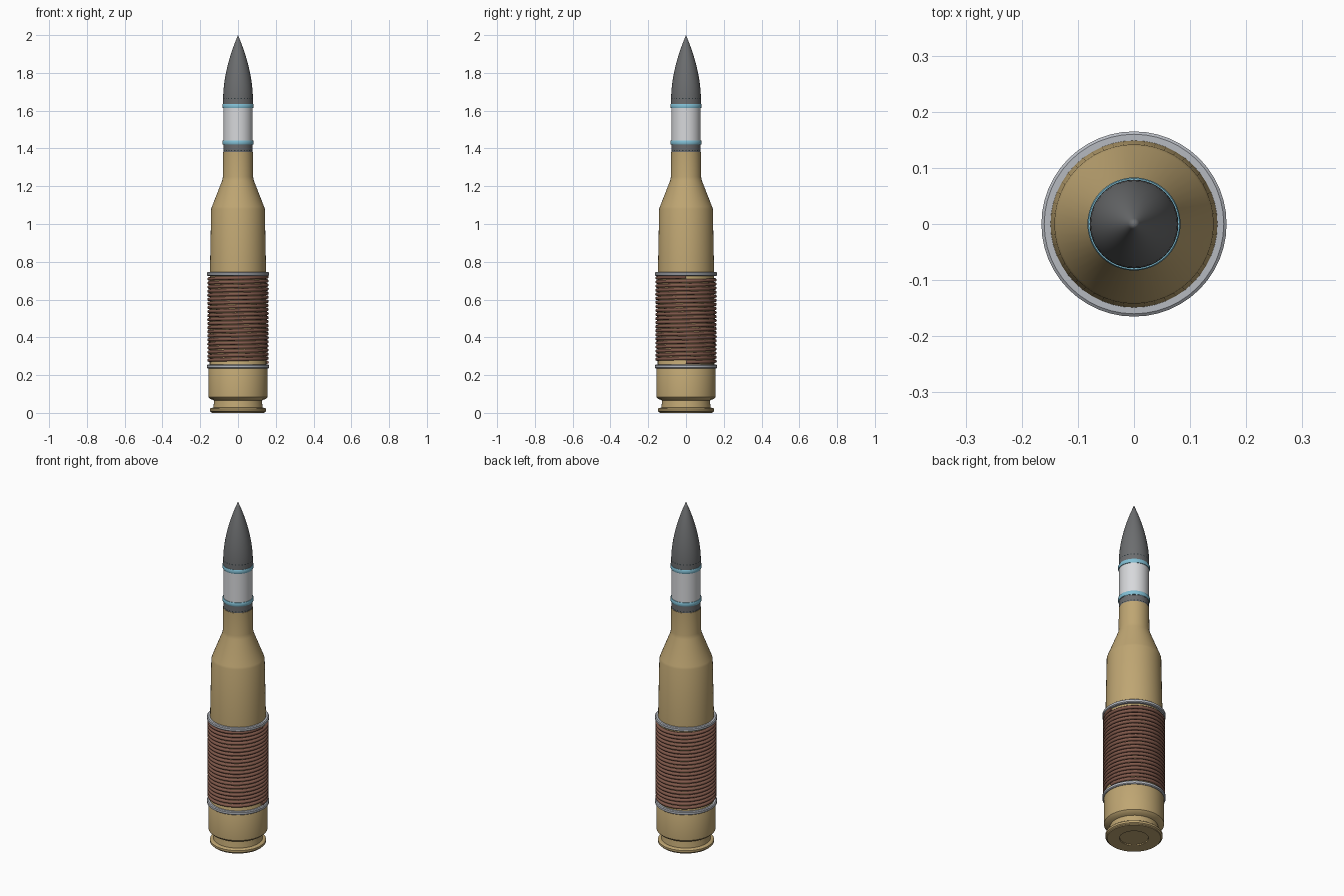
import bpy
import math

if "Cube" in bpy.data.objects:
    bpy.data.objects.remove(bpy.data.objects["Cube"])


def material(name, rgb):
    m = bpy.data.materials.new(name)
    m.diffuse_color = (*rgb, 1)
    m.use_nodes = True
    m.node_tree.nodes["Principled BSDF"].inputs["Base Color"].default_value = m.diffuse_color
    return m


BRASS = material("brass", (0.52, 0.38, 0.17))
STEEL = material("dark_steel", (0.15, 0.155, 0.16))
WHITE = material("white_band", (0.68, 0.69, 0.71))
BLUE = material("light_blue", (0.22, 0.52, 0.66))
COPPER = material("brown_wire", (0.22, 0.10, 0.07))
SILVER = material("silver", (0.47, 0.49, 0.53))
DARK = material("dark_dots", (0.03, 0.045, 0.05))
SEG = 48


def finish(ob, mat, angle=30):
    ob.data.materials.clear()
    ob.data.materials.append(mat)
    bpy.ops.object.select_all(action='DESELECT')
    ob.select_set(True)
    bpy.context.view_layer.objects.active = ob
    bpy.ops.object.shade_smooth_by_angle(angle=math.radians(angle))
    return ob


def lathe(name, profile, mat):
    """Spin (radius, height) points around z; zero radius makes a pole."""
    verts, faces, rings = [], [], []
    for r, z in profile:
        n = 1 if r == 0 else SEG
        rings.append([len(verts) + i for i in range(n)])
        for i in range(n):
            a = math.tau * i / SEG
            verts.append((r * math.cos(a), r * math.sin(a), z))
    for lo, hi in zip(rings, rings[1:]):
        for i in range(SEG):
            j = (i + 1) % SEG
            if len(lo) == 1:
                faces.append((lo[0], hi[j], hi[i]))
            elif len(hi) == 1:
                faces.append((lo[i], lo[j], hi[0]))
            else:
                faces.append((lo[i], lo[j], hi[j], hi[i]))
    me = bpy.data.meshes.new(name)
    me.from_pydata(verts, [], faces)
    ob = bpy.data.objects.new(name, me)
    bpy.context.collection.objects.link(ob)
    return finish(ob, mat)


def hoop(name, z, major, minor, mat):
    bpy.ops.mesh.primitive_torus_add(location=(0, 0, z), major_radius=major, minor_radius=minor,
                                     major_segments=SEG, minor_segments=10)
    ob = bpy.context.object
    ob.name = name
    return finish(ob, mat, 60)


# Brass case with primer groove, rim, extraction groove, shoulder and neck
lathe("case", [(0, 0.006), (0.066, 0.006), (0.068, 0.012), (0.073, 0.012), (0.075, 0.004),
               (0.142, 0.004), (0.149, 0.009), (0.149, 0.021), (0.143, 0.026),
               (0.131, 0.028), (0.126, 0.066), (0.148, 0.074), (0.157, 0.084),
               (0.157, 0.235), (0.150, 0.25), (0.149, 0.73), (0.142, 1.08),
               (0.138, 1.092), (0.084, 1.23), (0.080, 1.25), (0.079, 1.382),
               (0.0, 1.382)], BRASS)

# Bullet seat, pale sleeve and pointed bullet
lathe("neck_collar", [(0, 1.375), (0.077, 1.375), (0.077, 1.425), (0, 1.425)], STEEL)
lathe("sleeve", [(0, 1.42), (0.078, 1.42), (0.078, 1.63), (0, 1.63)], WHITE)
ogive = [(0.079 * (1 - (i / 14) ** 1.85), 1.66 + 0.34 * i / 14) for i in range(14)]
lathe("bullet_tip", [(0, 1.615), (0.079, 1.615)] + ogive + [(0, 2.0)], STEEL)

# Blue bands
for name, z in (("lower_band", 1.432), ("upper_band", 1.624)):
    lathe(name, [(0.07, z - 0.011), (0.081, z - 0.011), (0.083, z - 0.007),
                 (0.083, z + 0.007), (0.081, z + 0.011), (0.07, z + 0.011)], BLUE)

# Silver retaining hoops
for name, z in (("lower_hoop", 0.245), ("upper_hoop", 0.735)):
    lathe(name, [(0.145, z - 0.010), (0.160, z - 0.010), (0.165, z - 0.006),
                 (0.165, z + 0.006), (0.160, z + 0.010), (0.145, z + 0.010)], SILVER)

# Wire wound around the case
TURNS, STEPS = 21, 40
curve = bpy.data.curves.new("wire_coil", 'CURVE')
curve.dimensions = '3D'
curve.bevel_depth = 0.0095
curve.bevel_resolution = 2
curve.use_fill_caps = True
line = curve.splines.new('POLY')
line.points.add(TURNS * STEPS)
for i, p in enumerate(line.points):
    a = math.tau * i / STEPS
    p.co = (0.1535 * math.cos(a), 0.1535 * math.sin(a), 0.268 + 0.452 * i / (TURNS * STEPS), 1)
coil = bpy.data.objects.new("wire_coil", curve)
bpy.context.collection.objects.link(coil)
bpy.ops.object.select_all(action='DESELECT')
coil.select_set(True)
bpy.context.view_layer.objects.active = coil
bpy.ops.object.convert(target='MESH')
finish(bpy.context.object, COPPER, 60)


# Rows of small crimp marks
def crimp_marks(name, z, radius, count, height):
    verts, faces = [], []
    for i in range(count):
        for da, dz in ((-1, -1), (1, -1), (1, 1), (-1, 1)):
            a = math.tau * i / count + da * 0.045
            verts.append((radius * math.cos(a), radius * math.sin(a), z + dz * height))
        faces.append(tuple(range(4 * i, 4 * i + 4)))
    me = bpy.data.meshes.new(name)
    me.from_pydata(verts, [], faces)
    me.materials.append(DARK)
    ob = bpy.data.objects.new(name, me)
    bpy.context.collection.objects.link(ob)


crimp_marks("tip_crimp_marks", 1.664, 0.0797, 28, 0.003)
crimp_marks("collar_crimp_marks", 1.389, 0.0777, 28, 0.003)

# Stand the rim exactly on the ground
lathe("base_plate", [(0, 0.006), (0.076, 0.006), (0.076, 0.0), (0.14, 0.0), (0.142, 0.006)], BRASS)
